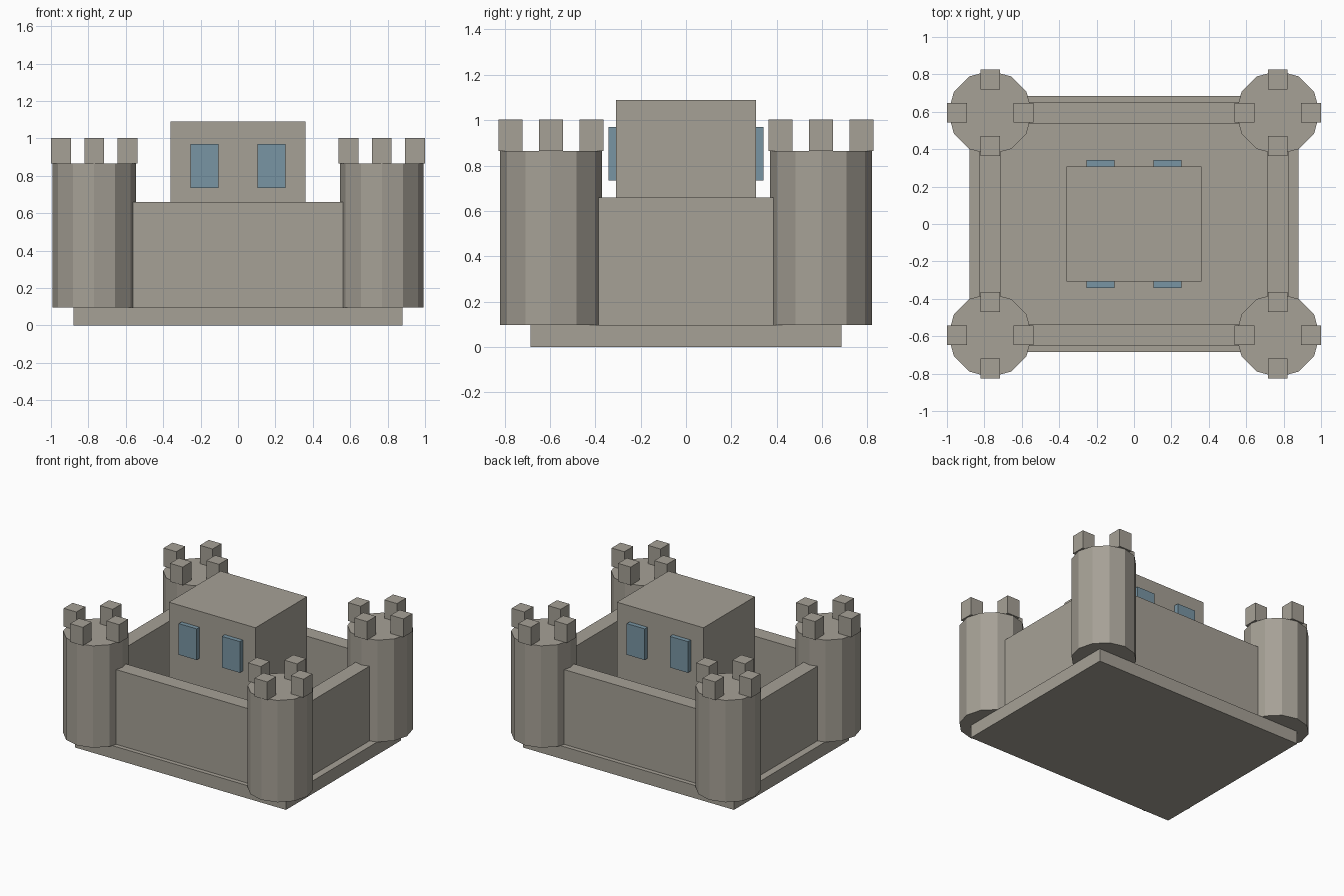
import bpy
import bmesh
from mathutils import Matrix, Vector

cube = bpy.data.objects.get("Cube")
if cube:
    bpy.data.objects.remove(cube, do_unlink=True)


def make_material(name, rgb):
    mat = bpy.data.materials.new(name)
    mat.use_nodes = True
    color = (*rgb, 1.0)
    mat.diffuse_color = color
    mat.node_tree.nodes["Principled BSDF"].inputs["Base Color"].default_value = color
    return mat


STONE = make_material("warm_grey_stone", (0.38, 0.355, 0.305))
GLASS = make_material("blue_glass", (0.19, 0.30, 0.37))


def finish(name, bm, mat):
    mesh = bpy.data.meshes.new(name)
    bm.to_mesh(mesh)
    bm.free()
    mesh.materials.append(mat)
    obj = bpy.data.objects.new(name, mesh)
    bpy.context.collection.objects.link(obj)
    return obj


def box(name, center, size, bottom, top, mat=STONE):
    """Upright box from a plan centre, plan size and height range."""
    bm = bmesh.new()
    place = Matrix.Translation((*center, (bottom + top) / 2))
    scale = Matrix.Diagonal((*size, top - bottom, 1))
    bmesh.ops.create_cube(bm, size=1, matrix=place @ scale)
    return finish(name, bm, mat)


BASE_TOP = 0.097
WALL_TOP = 0.66
TOWER_TOP = 0.865
TOWER_X, TOWER_Y = 0.769, 0.595
TOWER_RADIUS = 0.224
WALL_THICK = 0.114
MERLON = 0.106
MERLON_OFFSET = 0.178


def tower(label, x, y):
    """Twelve-sided tower with four merlons on its rim."""
    bm = bmesh.new()
    bmesh.ops.create_cone(
        bm, cap_ends=True, segments=12, radius1=TOWER_RADIUS, radius2=TOWER_RADIUS,
        depth=TOWER_TOP - BASE_TOP,
        matrix=Matrix.Translation((x, y, (TOWER_TOP + BASE_TOP) / 2)))
    finish(f"{label}_tower", bm, STONE)
    for side, step in (("left", (1, 0)), ("right", (-1, 0)),
                       ("back", (0, 1)), ("front", (0, -1))):
        spot = Vector((x, y)) + Vector(step) * MERLON_OFFSET
        box(f"{label}_tower_{side}_merlon", spot, (MERLON, MERLON), TOWER_TOP, 1.003)


# Base slab and central keep
box("base_slab", (0, 0), (1.76, 1.37), 0, BASE_TOP)
box("keep", (0, 0), (0.722, 0.615), BASE_TOP, 1.09)

# Corner towers
for y_name, sy in (("front", -1), ("back", 1)):
    for x_name, sx in (("left", 1), ("right", -1)):
        tower(f"{y_name}_{x_name}", sx * TOWER_X, sy * TOWER_Y)

# Curtain walls and keep windows
for name, s in (("front", -1), ("back", 1)):
    box(f"{name}_wall", (0, s * TOWER_Y), (2 * TOWER_X, WALL_THICK), BASE_TOP, WALL_TOP)
    for x_name, sx in (("left", 1), ("right", -1)):
        box(f"{name}_{x_name}_window", (sx * 0.18, s * 0.322), (0.15, 0.04),
            0.735, 0.97, GLASS)
for name, s in (("left", 1), ("right", -1)):
    box(f"{name}_wall", (s * TOWER_X, 0), (WALL_THICK, 2 * TOWER_Y), BASE_TOP, WALL_TOP)
